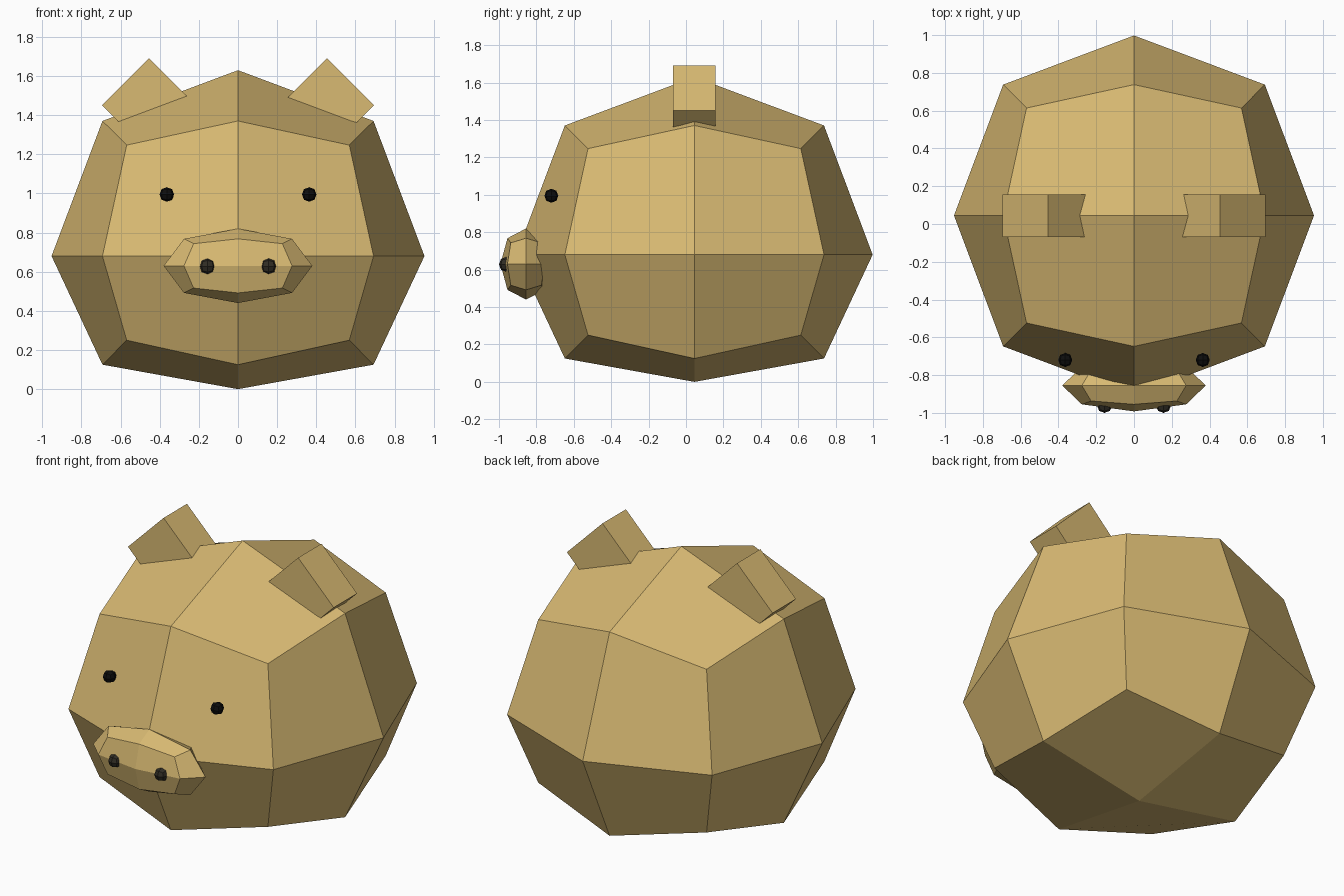
import bpy, bmesh, math
from mathutils import Vector

if "Cube" in bpy.data.objects:
    bpy.data.objects.remove(bpy.data.objects["Cube"])

# share of the radius kept by face centres, edge midpoints and corners of the quad sphere
REACH = {1: 1.0, 2: 0.727, 3: 0.597}


def material(name, rgb):
    m = bpy.data.materials.new(name)
    m.diffuse_color = (*rgb, 1)
    m.use_nodes = True
    m.node_tree.nodes["Principled BSDF"].inputs["Base Color"].default_value = m.diffuse_color
    return m


def finish(bm, name, mat):
    mesh = bpy.data.meshes.new(name)
    bm.to_mesh(mesh)
    bm.free()
    mesh.materials.append(mat)
    ob = bpy.data.objects.new(name, mesh)
    bpy.context.collection.objects.link(ob)
    return ob


def quad_ball(name, centre, radii, mat, low=None):
    """Low-poly ball of 24 quads; low gives separate reaches below the middle."""
    bm = bmesh.new()
    bmesh.ops.create_cube(bm, size=2)
    bmesh.ops.subdivide_edges(bm, edges=bm.edges[:], cuts=1, use_grid_fill=True)
    for v in bm.verts:
        kind = sum(abs(c) > 0.5 for c in v.co)
        co = Vector([c * r * REACH[kind] for c, r in zip(v.co, radii)])
        if low and v.co.z < -0.5:
            co.z = -low[kind]
        v.co = co + Vector(centre)
    return finish(bm, name, mat)


tan = material("tan", (0.69, 0.49, 0.17))
black = material("black", (0.004, 0.004, 0.004))
dark = material("dark_brown", (0.03, 0.026, 0.018))

# body, with a flattened underside
quad_ball("body", (0, 0.045, 0.68), (0.953, 0.953, 0.95), tan,
          low={1: 0.68, 2: 0.555, 3: 0.43})

# snout
quad_ball("snout", (0, -0.855, 0.63), (0.38, 0.137, 0.19), tan)

for side, s in (("left", -1), ("right", 1)):
    # eyes and nostrils
    quad_ball(side + "_eye", (s * 0.364, -0.72, 0.995), (0.037,) * 3, black)
    quad_ball(side + "_nostril", (s * 0.156, -0.96, 0.628), (0.04,) * 3, dark)

    # ears: blocks turned on edge and sunk into the head
    bm = bmesh.new()
    bmesh.ops.create_cube(bm, size=1)
    ear = finish(bm, side + "_ear", tan)
    ear.scale = (0.34, 0.226, 0.34)
    ear.rotation_euler = (0, s * math.pi / 4, 0)
    ear.location = (s * 0.455, 0.044, 1.45)
